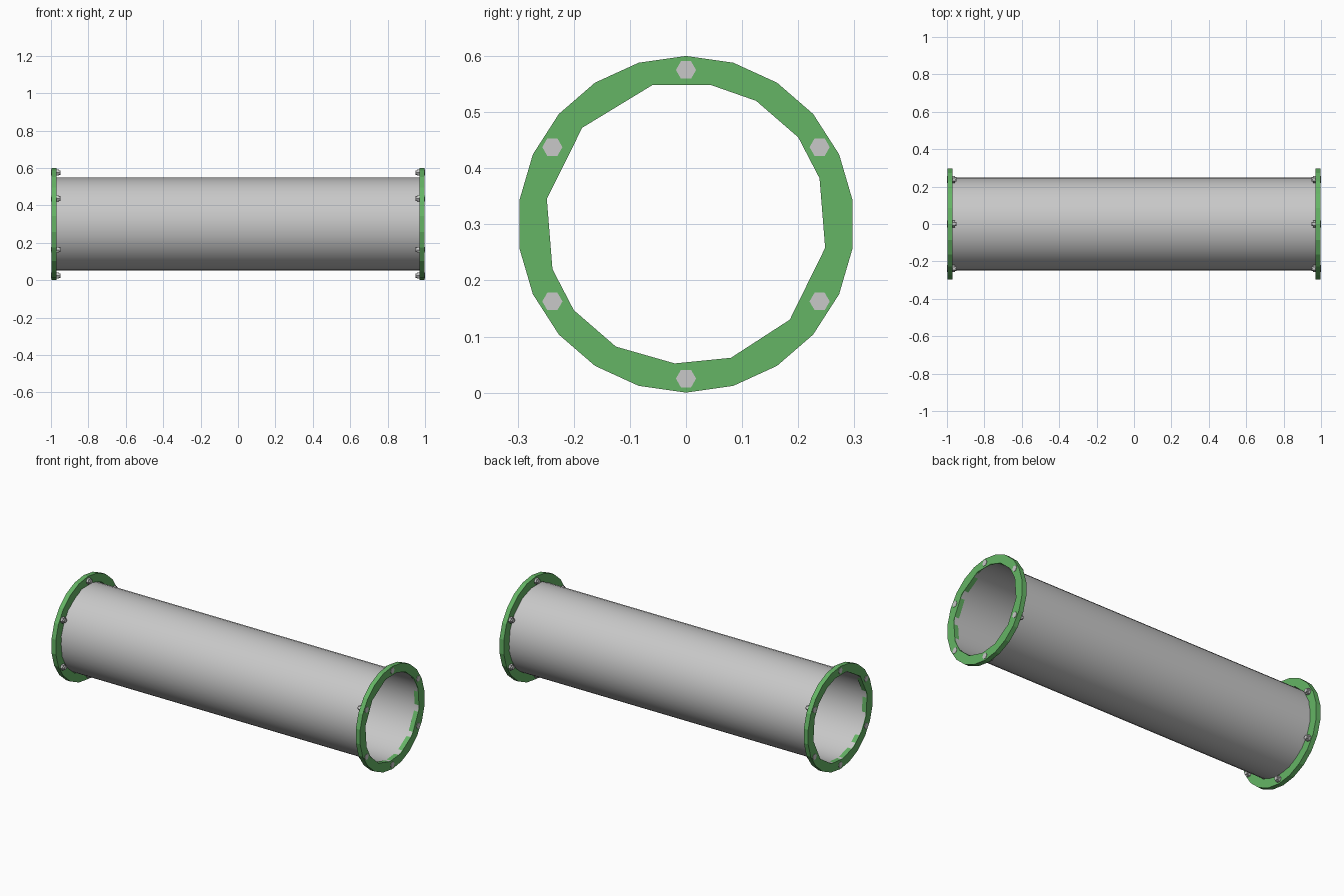
import bpy, bmesh
from math import sin, cos, pi, radians
from mathutils import Matrix, Vector

cube = bpy.data.objects.get("Cube")
if cube:
    bpy.data.objects.remove(cube, do_unlink=True)

CENTRE_Z = 0.3
FLANGE_R, PIPE_R, BOLT_RING = 0.3, 0.248, 0.275


def material(name, rgb):
    m = bpy.data.materials.new(name)
    m.use_nodes = True
    m.diffuse_color = (*rgb, 1)
    m.node_tree.nodes["Principled BSDF"].inputs["Base Color"].default_value = (*rgb, 1)
    return m


steel = material("steel grey", (0.58, 0.58, 0.58))
green = material("flange green", (0.13, 0.46, 0.13))


def finish(name, bm, mat, smooth=False):
    bmesh.ops.recalc_face_normals(bm, faces=bm.faces)
    mesh = bpy.data.meshes.new(name)
    bm.to_mesh(mesh)
    bm.free()
    mesh.materials.append(mat)
    obj = bpy.data.objects.new(name, mesh)
    bpy.context.collection.objects.link(obj)
    if smooth:
        bpy.ops.object.select_all(action="DESELECT")
        obj.select_set(True)
        bpy.context.view_layer.objects.active = obj
        bpy.ops.object.shade_smooth_by_angle(angle=radians(40))
    return obj


def circle(radius, sides, start=0.0):
    return [(radius * cos(start + 2 * pi * i / sides),
             radius * sin(start + 2 * pi * i / sides)) for i in range(sides)]


def prism(bm, outline, x0, x1, y=0.0, z=CENTRE_Z):
    """Extrude a y-z outline along x."""
    verts = [bm.verts.new((x0, y + a, z + b)) for a, b in outline]
    face = bm.faces.new(verts)
    out = bmesh.ops.extrude_face_region(bm, geom=[face])["geom"]
    moved = [v for v in out if isinstance(v, bmesh.types.BMVert)]
    bmesh.ops.translate(bm, verts=moved, vec=(x1 - x0, 0, 0))


def ring(bm, outer, inner, x0, x1):
    """Flat ring between two y-z outlines, extruded along x."""
    edges = []
    for outline in (outer, inner):
        vs = [bm.verts.new((x0, a, CENTRE_Z + b)) for a, b in outline]
        edges += [bm.edges.new((vs[i - 1], vs[i])) for i in range(len(vs))]
    fill = bmesh.ops.triangle_fill(bm, edges=edges, use_beauty=True,
                                   normal=Vector((1, 0, 0)))["geom"]
    faces = [f for f in fill if isinstance(f, bmesh.types.BMFace)]
    out = bmesh.ops.extrude_face_region(bm, geom=faces)["geom"]
    moved = [v for v in out if isinstance(v, bmesh.types.BMVert)]
    bmesh.ops.translate(bm, verts=moved, vec=(x1 - x0, 0, 0))


# Pipe: open thin-walled tube
bm = bmesh.new()
bmesh.ops.create_cone(bm, cap_ends=False, segments=40, radius1=PIPE_R, radius2=PIPE_R,
                      depth=1.99, matrix=Matrix.Translation((0, 0, CENTRE_Z))
                      @ Matrix.Rotation(pi / 2, 4, "Y"))
finish("pipe", bm, steel, smooth=True)

# Uneven facets of the flange bore
bore = [(-0.06, 0.248), (0.045, 0.248), (0.125, 0.22), (0.2, 0.155), (0.238, 0.082),
        (0.248, -0.042), (0.185, -0.17), (0.08, -0.238), (-0.02, -0.248),
        (-0.125, -0.218), (-0.2, -0.153), (-0.238, -0.08), (-0.248, 0.045),
        (-0.185, 0.172)]

for side, label in ((1, "left"), (-1, "right")):
    # Flange
    bm = bmesh.new()
    ring(bm, circle(FLANGE_R, 22, pi / 2), bore, side * 0.998, side * 0.97)
    finish(label + "_flange", bm, green)

    # Six hexagonal bolts through the flange, with a short stud on the inner side
    bm = bmesh.new()
    for y, z in circle(BOLT_RING, 6, pi / 2):
        prism(bm, circle(0.018, 6), side * 1.0, side * 0.957, y, CENTRE_Z + z)
        prism(bm, circle(0.012, 8), side * 0.957, side * 0.948, y, CENTRE_Z + z)
    finish(label + "_bolts", bm, steel)
